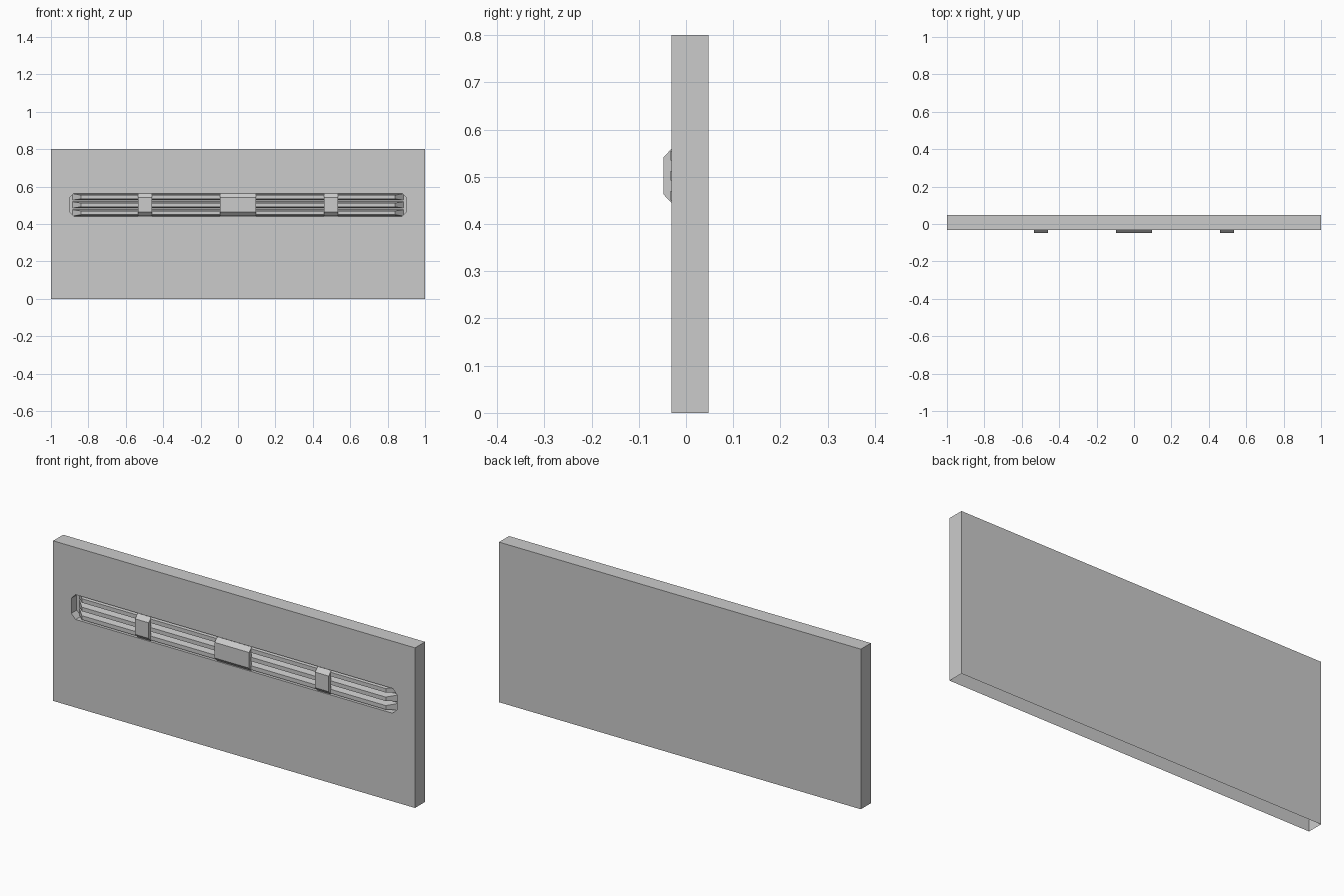
import bpy, bmesh

if "Cube" in bpy.data.objects:
    bpy.data.objects.remove(bpy.data.objects["Cube"])

FRONT, BACK = -0.031, 0.048      # panel faces along y
ZC = 0.502                       # centre height of the vent


def finish(name, bm, normals=True):
    if normals:
        bmesh.ops.recalc_face_normals(bm, faces=bm.faces)
    me = bpy.data.meshes.new(name)
    bm.to_mesh(me)
    bm.free()
    ob = bpy.data.objects.new(name, me)
    bpy.context.collection.objects.link(ob)
    return ob


def loop(bm, pts, y):
    return [bm.verts.new((x, y, z)) for x, z in pts]


def walls(bm, a, b):
    n = len(a)
    for i in range(n):
        j = (i + 1) % n
        bm.faces.new((a[i], a[j], b[j], b[i]))


def frustum(name, x, z, front, back, y0, y1):
    """Bar tapering from half-size 'back' at y1 to half-size 'front' at y0."""
    bm = bmesh.new()
    rings = []
    for (w, h), y in ((front, y0), (back, y1)):
        rings.append(loop(bm, [(x-w, z-h), (x+w, z-h), (x+w, z+h), (x-w, z+h)], y))
        bm.faces.new(rings[-1])
    walls(bm, *rings)
    return finish(name, bm)


def chamfered(w, h, c):
    return [(-w+c, ZC-h), (w-c, ZC-h), (w, ZC-h+c), (w, ZC+h-c),
            (w-c, ZC+h), (-w+c, ZC+h), (-w, ZC+h-c), (-w, ZC-h+c)]


# Panel shell, open underneath, with a chamfered recess in the front
bm = bmesh.new()
rect = [(-1, 0), (1, 0), (1, 0.8), (-1, 0.8)]
outer, rear = loop(bm, rect, FRONT), loop(bm, rect, BACK)
rim = loop(bm, chamfered(0.9, 0.062, 0.024), FRONT)
floor = loop(bm, chamfered(0.9, 0.062, 0.024), 0.012)
bm.faces.new(rear)
for i in (1, 2, 3):
    j = (i + 1) % 4
    bm.faces.new((outer[i], outer[j], rear[j], rear[i]))
walls(bm, rim, floor)
bm.faces.new(floor)
edges = [bm.edges.get((l[i], l[i-1])) or bm.edges.new((l[i], l[i-1]))
         for l in (outer, rim) for i in range(len(l))]
bmesh.ops.triangle_fill(bm, use_beauty=True, edges=edges, normal=(0, -1, 0))
finish("panel", bm)

# Three horizontal slats with sloping sides and ends
for i in (-1, 0, 1):
    frustum("slat", 0, ZC + i * 0.0425, (0.84, 0.010), (0.885, 0.017), FRONT - 0.002, 0.012)

# Clips bridging the slats: one wide centre clip and a narrow one each side
for name, x, w in (("clip_left", -0.4975, 0.0375), ("clip_centre", 0, 0.095),
                   ("clip_right", 0.4975, 0.0375)):
    frustum(name, x, ZC, (w, 0.039), (w, 0.060), -0.048, -0.028)
